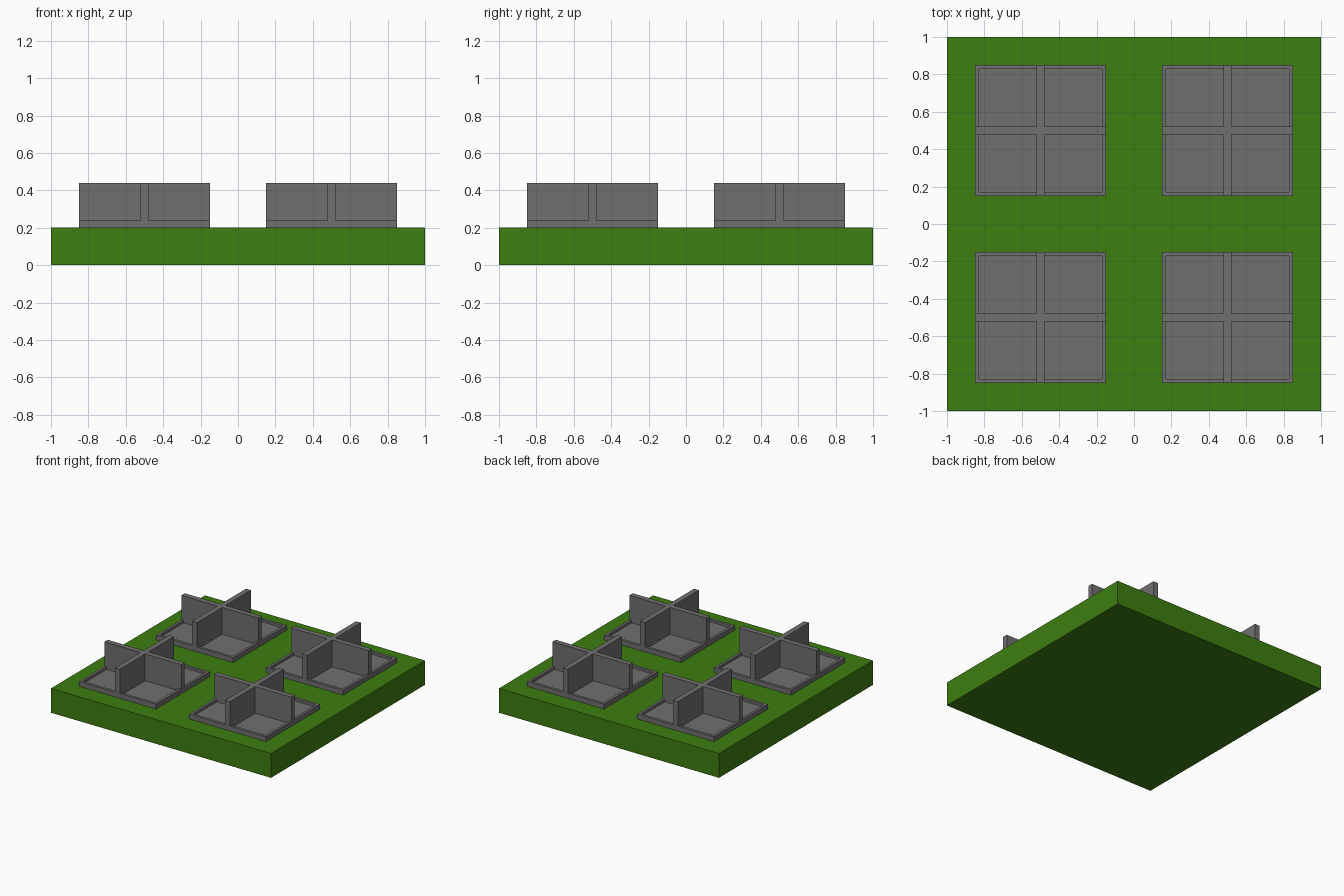
import bpy, bmesh

if "Cube" in bpy.data.objects:
    bpy.data.objects.remove(bpy.data.objects["Cube"])

SIZE = 0.70       # tray width
RIM = 0.022       # rim width
THICK = 0.044     # divider thickness
Z0, Z_FLOOR, Z_RIM, Z_TOP = 0.20, 0.22, 0.24, 0.44


def material(name, color):
    mat = bpy.data.materials.new(name)
    mat.diffuse_color = (*color, 1)
    mat.use_nodes = True
    mat.node_tree.nodes["Principled BSDF"].inputs["Base Color"].default_value = mat.diffuse_color
    return mat


green = material("green", (0.048, 0.21, 0.005))
grey = material("dark_grey", (0.16, 0.16, 0.16))


def finish(name, bm, mat, location=(0, 0, 0)):
    mesh = bpy.data.meshes.new(name)
    bmesh.ops.recalc_face_normals(bm, faces=bm.faces)
    bm.to_mesh(mesh)
    bm.free()
    mesh.materials.append(mat)
    obj = bpy.data.objects.new(name, mesh)
    obj.location = location
    bpy.context.collection.objects.link(obj)


def ring(bm, outline, z):
    return [bm.verts.new((x, y, z)) for x, y in outline]


def loft(bm, rings):
    """Closed solid through a list of (outline, z) rings."""
    loops = [ring(bm, outline, z) for outline, z in rings]
    bm.faces.new(loops[0])
    bm.faces.new(loops[-1])
    for a, b in zip(loops, loops[1:]):
        for i in range(len(a)):
            j = (i + 1) % len(a)
            bm.faces.new((a[i], a[j], b[j], b[i]))


def square(h):
    return [(-h, -h), (h, -h), (h, h), (-h, h)]


# Green base slab
bm = bmesh.new()
loft(bm, [(square(1), 0), (square(1), Z0)])
finish("base_slab", bm, green)

h, t = SIZE / 2, THICK / 2
cross = [(-t, -h), (t, -h), (t, -t), (h, -t), (h, t), (t, t),
         (t, h), (-t, h), (-t, t), (-h, t), (-h, -t), (-t, -t)]

for row, y in (("front", -0.5), ("back", 0.5)):
    for side, x in (("left", -0.5), ("right", 0.5)):
        # Shallow tray with a flat raised rim
        bm = bmesh.new()
        loft(bm, [(square(h), Z0), (square(h), Z_RIM),
                  (square(h - RIM), Z_RIM), (square(h - RIM), Z_FLOOR)])
        finish(f"tray_{row}_{side}", bm, grey, (x, y, 0))

        # Cross-shaped divider standing in the tray
        bm = bmesh.new()
        loft(bm, [(cross, Z_FLOOR), (cross, Z_TOP)])
        finish(f"divider_{row}_{side}", bm, grey, (x, y, 0))
